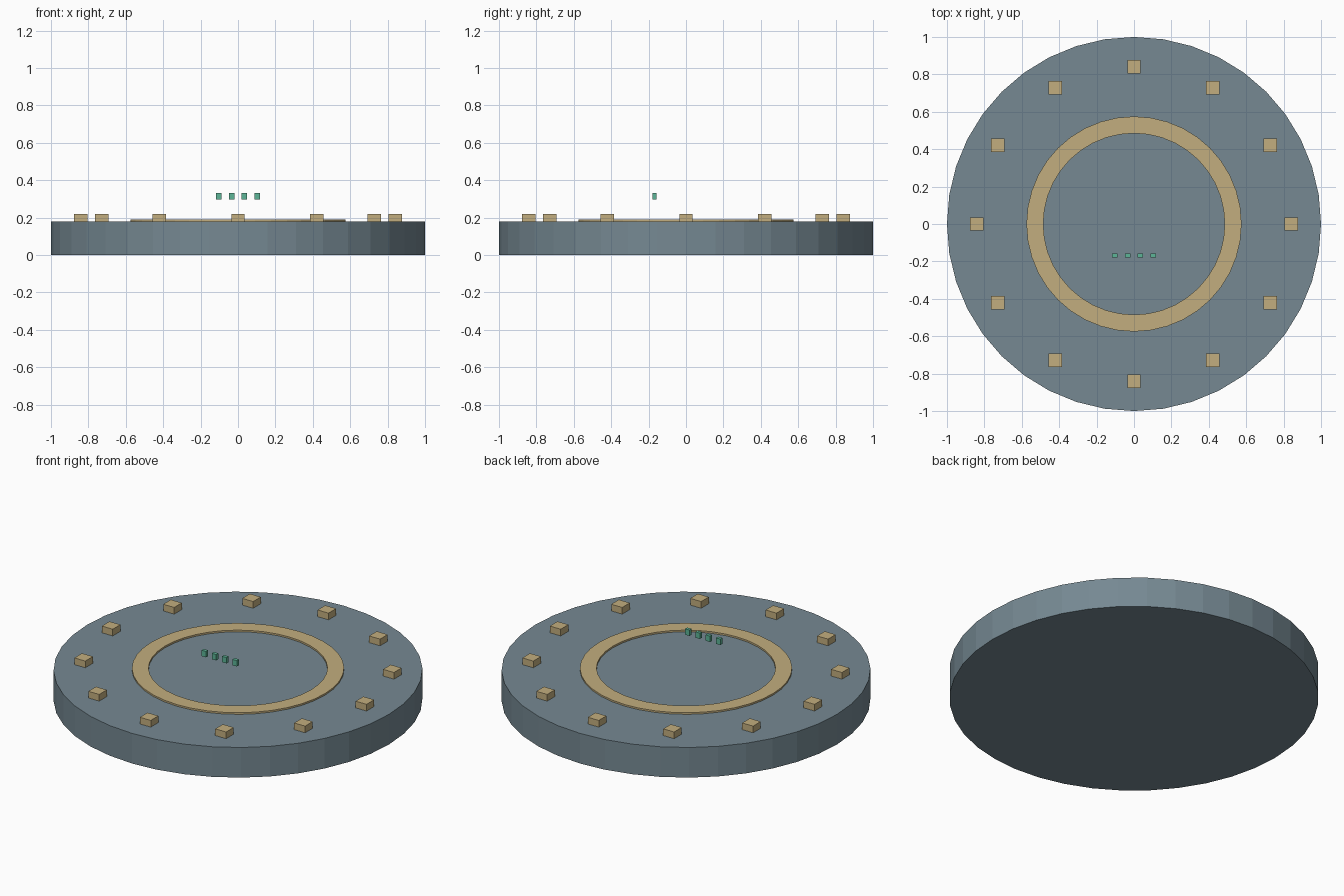
import bpy, bmesh
from math import cos, sin, tau

cube = bpy.data.objects.get("Cube")
if cube:
    bpy.data.objects.remove(cube, do_unlink=True)

SIDES = 40
DECK = 0.18  # top of the platform


def material(name, rgb):
    m = bpy.data.materials.new(name)
    m.use_nodes = True
    m.diffuse_color = (*rgb, 1)
    m.node_tree.nodes["Principled BSDF"].inputs["Base Color"].default_value = (*rgb, 1)
    return m


slate = material("slate_blue_grey", (0.18, 0.25, 0.29))
brass = material("pale_brass", (0.54, 0.42, 0.21))
green = material("sea_green", (0.11, 0.46, 0.31))


def box(name, centre, size, mat):
    bpy.ops.mesh.primitive_cube_add(size=1, location=centre)
    ob = bpy.context.object
    ob.name = name
    ob.scale = size
    bpy.ops.object.transform_apply(location=False, rotation=False, scale=True)
    ob.data.materials.append(mat)


# Round platform
bpy.ops.mesh.primitive_cylinder_add(vertices=SIDES, radius=1, depth=DECK,
                                    location=(0, 0, DECK / 2))
platform = bpy.context.object
platform.name = "platform"
platform.data.materials.append(slate)

# Flat inlaid ring: a rectangular section swept round the axis
bm = bmesh.new()
section = [(0.485, DECK), (0.575, DECK), (0.575, DECK + 0.01), (0.485, DECK + 0.01)]
loops = [[bm.verts.new((r * cos(tau * i / SIDES), r * sin(tau * i / SIDES), z))
          for r, z in section] for i in range(SIDES)]
for i, a in enumerate(loops):
    b = loops[(i + 1) % SIDES]
    for j in range(4):
        k = (j + 1) % 4
        bm.faces.new((a[j], b[j], b[k], a[k]))
bmesh.ops.recalc_face_normals(bm, faces=bm.faces)
mesh = bpy.data.meshes.new("inner_ring")
bm.to_mesh(mesh)
bm.free()
mesh.materials.append(brass)
bpy.context.collection.objects.link(bpy.data.objects.new("inner_ring", mesh))

# Twelve marker blocks, all square to the axes
for i in range(12):
    a = tau * i / 12
    box(f"marker_{i + 1}", (0.84 * cos(a), 0.84 * sin(a), DECK + 0.02),
        (0.072, 0.072, 0.04), brass)

# Row of small floating indicator lights
for i in range(4):
    box(f"indicator_{i + 1}", (0.068 * (i - 1.5), -0.168, 0.315),
        (0.029, 0.02, 0.035), green)
